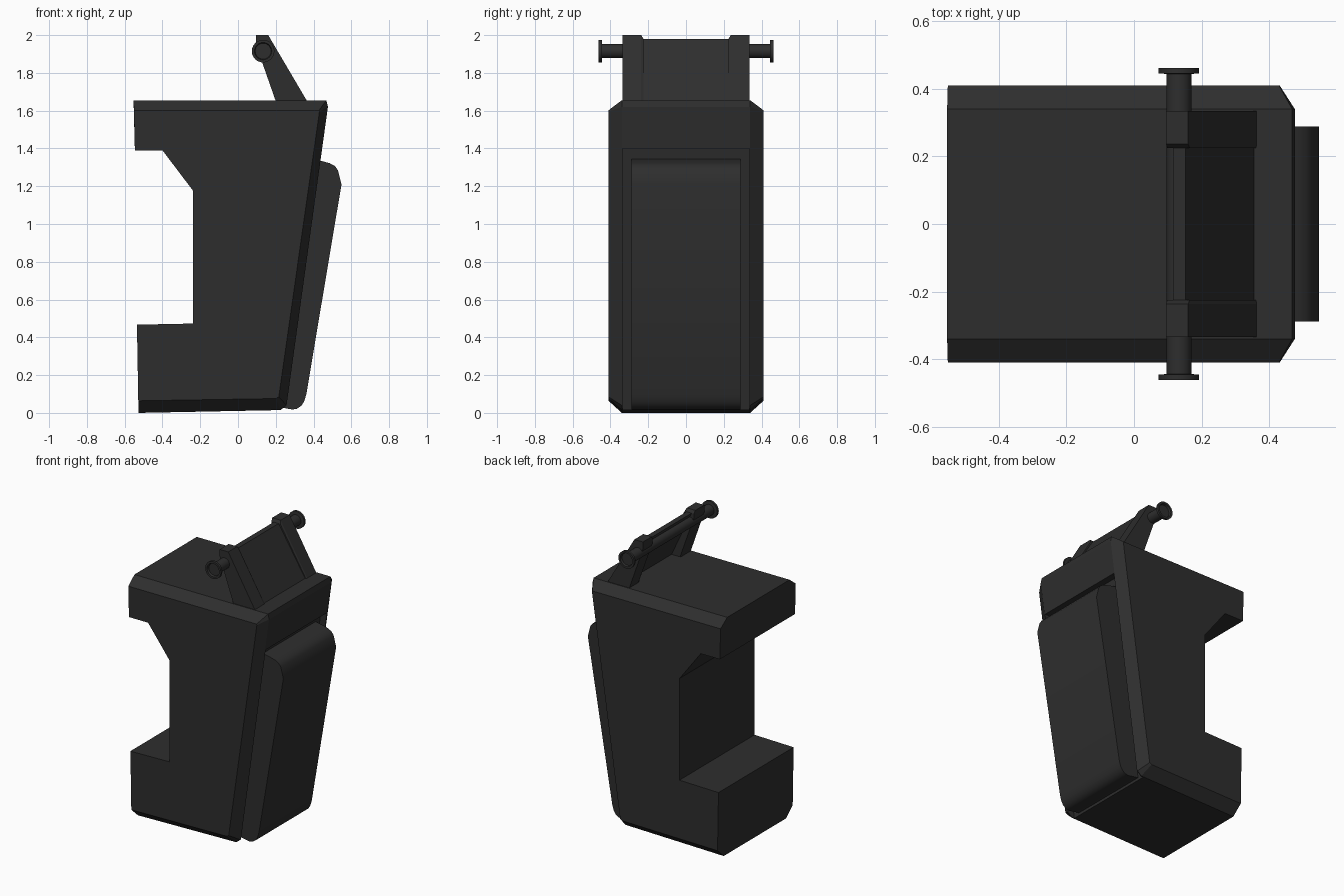
import bpy, bmesh, math
from mathutils import Matrix

if "Cube" in bpy.data.objects:
    bpy.data.objects.remove(bpy.data.objects["Cube"])

dark = bpy.data.materials.new("dark_charcoal")
dark.diffuse_color = (0.027, 0.027, 0.027, 1)
dark.use_nodes = True
dark.node_tree.nodes["Principled BSDF"].inputs["Base Color"].default_value = dark.diffuse_color


def loft(name, sections):
    """Join matching x-z profiles placed at successive y positions."""
    bm = bmesh.new()
    rings = [[bm.verts.new((x, y, z)) for x, z in prof] for y, prof in sections]
    n = len(rings[0])
    for a, b in zip(rings, rings[1:]):
        for i in range(n):
            j = (i + 1) % n
            bm.faces.new((a[i], a[j], b[j], b[i]))
    bm.faces.new(rings[0])
    bm.faces.new(rings[-1])
    bmesh.ops.recalc_face_normals(bm, faces=bm.faces)
    return finish(name, bm)


def finish(name, bm):
    me = bpy.data.meshes.new(name)
    bm.to_mesh(me)
    bm.free()
    ob = bpy.data.objects.new(name, me)
    me.materials.append(dark)
    bpy.context.collection.objects.link(ob)
    return ob


def smooth(ob, angle=35):
    bpy.ops.object.select_all(action='DESELECT')
    ob.select_set(True)
    bpy.context.view_layer.objects.active = ob
    bpy.ops.object.shade_smooth_by_angle(angle=math.radians(angle))


# Cabinet body: C-shaped side profile, chamfered at top, sloping side and base
notch = [(-0.546, 1.39), (-0.40, 1.39), (-0.237, 1.175),
         (-0.237, 0.473), (-0.535, 0.467)]
outer = [(-0.553, 1.655)] + notch + [(-0.526, 0.0), (0.225, 0.015),
         (0.257, 0.04), (0.476, 1.62), (0.468, 1.655)]
inner = [(-0.551, 1.602)] + notch + [(-0.528, 0.064), (0.20, 0.076),
         (0.216, 0.085), (0.431, 1.595), (0.429, 1.602)]
body = loft("cabinet_body", [(-0.41, inner), (-0.34, outer),
                             (0.34, outer), (0.41, inner)])

# Shallow recess behind the sloping panel
recess = loft("recess_cutter", [(y, [(0.40, 1.40), (0.60, 1.40), (0.60, -0.1), (0.19, -0.1)])
                                for y in (-0.335, 0.335)])
recess.hide_render = True
cut = body.modifiers.new("recess", 'BOOLEAN')
cut.operation = 'DIFFERENCE'
cut.solver = 'EXACT'
cut.object = recess
bpy.context.view_layer.objects.active = body
body.select_set(True)
bpy.ops.object.modifier_apply(modifier=cut.name)
bpy.data.objects.remove(recess)

# Raised panel with rounded upper and lower bends
panel_prof = [(0.36, 1.35), (0.445, 1.333), (0.485, 1.322), (0.512, 1.308),
              (0.529, 1.285), (0.548, 1.21), (0.362, 0.10), (0.350, 0.060),
              (0.335, 0.037), (0.312, 0.022), (0.288, 0.018), (0.19, 0.035)]
smooth(loft("sloping_panel", [(y, panel_prof) for y in (-0.288, 0.288)]))

# Bracket cheeks, with a tapered inner lip
cheek_prof = [(0.095, 2.0), (0.16, 2.0), (0.366, 1.65), (0.20, 1.65), (0.095, 1.95)]
for side, label in ((-1, "front"), (1, "rear")):
    lip = [(0.098, 1.98), (0.165, 1.98), (0.364, 1.65), (0.205, 1.65), (0.098, 1.95)]
    loft("bracket_cheek_" + label, [(side * 0.335, cheek_prof),
                                    (side * 0.237, cheek_prof), (side * 0.225, lip)])

# Plate between the cheeks
plate_prof = [(0.115, 1.98), (0.153, 1.98), (0.358, 1.65), (0.27, 1.65)]
loft("bracket_plate", [(y, plate_prof) for y in (-0.23, 0.23)])

# Pivot rod, turned with a dished flange at each end
steps = [(0.0, -0.448), (0.042, -0.448), (0.046, -0.462), (0.060, -0.462),
         (0.060, -0.446), (0.037, -0.444)]
steps += [(r, -y) for r, y in reversed(steps)]
bm = bmesh.new()
pts = [bm.verts.new((r, y, 0)) for r, y in steps]
edges = [bm.edges.new(p) for p in zip(pts, pts[1:])]
bmesh.ops.spin(bm, geom=pts + edges, cent=(0, 0, 0), axis=(0, 1, 0),
               angle=2 * math.pi, steps=24)
bmesh.ops.remove_doubles(bm, verts=bm.verts, dist=1e-4)
bmesh.ops.recalc_face_normals(bm, faces=bm.faces)
bmesh.ops.transform(bm, matrix=Matrix.Translation((0.133, 0, 1.915)), verts=bm.verts)
smooth(finish("pivot_rod", bm))
